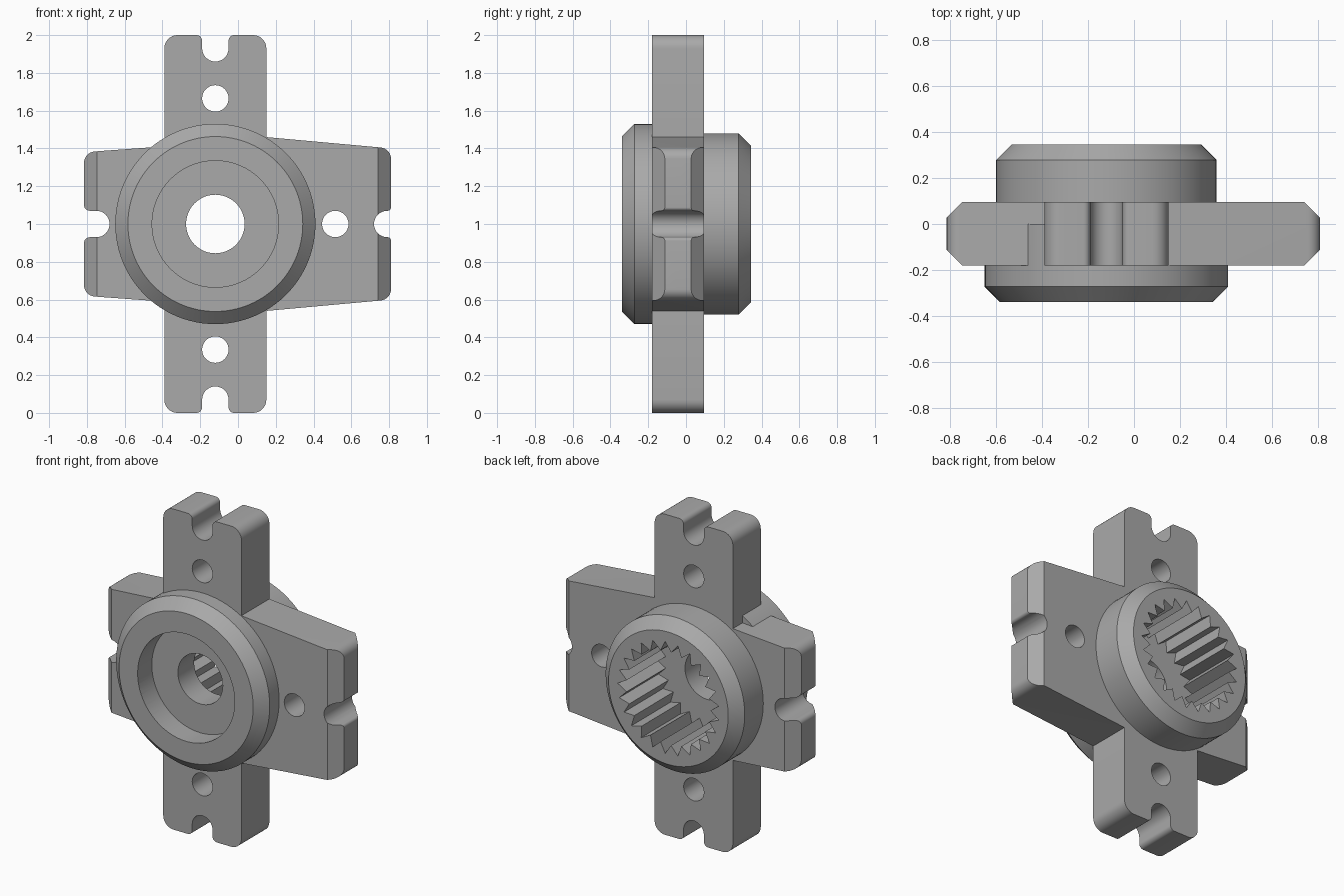
import bpy, bmesh, math
from mathutils import Vector

cube = bpy.data.objects.get("Cube")
if cube:
    bpy.data.objects.remove(cube, do_unlink=True)

CX, CZ = -0.12, 1.0          # hub axis
FRONT, BACK = -0.18, 0.095   # plate faces
R = 0.07                     # hole and notch radius

metal = bpy.data.materials.new("grey_metal")
metal.use_nodes = True
GREY = (0.4, 0.4, 0.4, 1)
metal.diffuse_color = GREY
metal.node_tree.nodes["Principled BSDF"].inputs["Base Color"].default_value = GREY


def finish(name, bm):
    bmesh.ops.remove_doubles(bm, verts=bm.verts, dist=1e-5)
    bmesh.ops.recalc_face_normals(bm, faces=bm.faces)
    mesh = bpy.data.meshes.new(name)
    bm.to_mesh(mesh)
    bm.free()
    mesh.materials.append(metal)
    obj = bpy.data.objects.new(name, mesh)
    bpy.context.collection.objects.link(obj)
    return obj


def prism(name, outline, start, end, axis="Y"):
    """Extrude a closed 2D outline along y (from x,z) or z (from x,y)."""
    bm = bmesh.new()
    verts = [bm.verts.new((a, start, b) if axis == "Y" else (a, b, start)) for a, b in outline]
    bmesh.ops.remove_doubles(bm, verts=verts, dist=1e-5)
    face = bm.faces.new([v for v in verts if v.is_valid])
    step = end - start
    new = bmesh.ops.extrude_face_region(bm, geom=[face], use_keep_orig=True)["geom"]
    move = (0, step, 0) if axis == "Y" else (0, 0, step)
    bmesh.ops.translate(bm, vec=move, verts=[g for g in new if isinstance(g, bmesh.types.BMVert)])
    return finish(name, bm)


def ring(radii, count, x=CX, z=CZ):
    """Circle or zigzag outline, cycling through the radii."""
    points = []
    for i in range(count):
        a, r = math.tau * i / count, radii[i % len(radii)]
        points.append((x + r * math.cos(a), z + r * math.sin(a)))
    return points


def lathe(name, profile, steps=96):
    """Revolve (radius, y) points about the hub axis."""
    bm = bmesh.new()
    verts = [bm.verts.new((CX + r, y, CZ)) for r, y in profile]
    edges = [bm.edges.new(pair) for pair in zip(verts, verts[1:])]
    bmesh.ops.spin(bm, geom=verts + edges, cent=(CX, 0, CZ), axis=(0, 1, 0),
                   angle=math.tau, steps=steps)
    return finish(name, bm)


def rounded(corners, steps=8):
    """Round every (x, z, radius) corner of a polygon."""
    points = []
    for i, (x, z, r) in enumerate(corners):
        p = Vector((x, z))
        if r == 0:
            points.append((x, z))
            continue
        d0 = (Vector(corners[i - 1][:2]) - p).normalized()
        d1 = (Vector(corners[(i + 1) % len(corners)][:2]) - p).normalized()
        half = d0.angle(d1) / 2
        centre = p + (d0 + d1).normalized() * (r / math.sin(half))
        s = p + d0 * (r / math.tan(half)) - centre
        e = p + d1 * (r / math.tan(half)) - centre
        total = s.angle_signed(e)
        a0 = math.atan2(s.y, s.x)
        for k in range(steps + 1):
            a = a0 - total * k / steps
            points.append((centre.x + r * math.cos(a), centre.y + r * math.sin(a)))
    return points


def combine(obj, other, operation):
    mod = obj.modifiers.new(operation.lower(), "BOOLEAN")
    mod.operation, mod.solver, mod.object = operation, "EXACT", other
    bpy.ops.object.select_all(action="DESELECT")
    bpy.context.view_layer.objects.active = obj
    obj.select_set(True)
    bpy.ops.object.modifier_apply(modifier=mod.name)
    bpy.data.objects.remove(other, do_unlink=True)


def arm(angle, length, root, root_half, tip_half, corner, depth, lip):
    """Corners of one arm with a round-bottomed notch in its tip."""
    half = [(root, -root_half, 0), (length, -tip_half, corner),
            (length, -R, lip), (length - depth, -R, R)]
    local = half + [(u, -v, r) for u, v, r in reversed(half)]
    c, s = round(math.cos(angle)), round(math.sin(angle))
    return [(CX + u * c - v * s, CZ + u * s + v * c, r) for u, v, r in local]


# Four-armed plate: two equal upright arms, long left arm, short right arm
W = 0.27
quarter = math.pi / 2
corners = (arm(0, 0.93, W, 0.46, 0.40, 0.06, 0.09, 0.018)
           + arm(quarter, 1.0, 0.46, W, W, 0.07, 0.14, 0.03)
           + arm(2 * quarter, 0.695, W, 0.411, 0.38, 0.06, 0.135, 0.03)
           + arm(3 * quarter, 1.0, 0.46, W, W, 0.07, 0.14, 0.03))
# The upright arms start exactly where the side arms meet them
outline = rounded([c for i, c in enumerate(corners) if i not in (8, 15, 24, 31)])
body = prism("mounting_horn", outline, FRONT, BACK)

# Bevel the tips of the two side arms
B = 0.068
tips = [(-0.815, FRONT + B), (-0.815 + B, FRONT), (0.81 - B, FRONT), (0.81, FRONT + B),
        (0.81, BACK - B), (0.81 - B, BACK), (-0.815 + B, BACK), (-0.815, BACK - B)]
# Overlap slightly past the flat faces for a clean cut
tips = [(x, y + math.copysign(0.0002, y + 0.04)) for x, y in tips]
combine(body, prism("tip_bevel", tips, -0.1, 2.1, "Z"), "INTERSECT")

# Chamfered front flange and rear collar
hub = lathe("hub", [(0, -0.34), (0.463, -0.34), (0.53, -0.273), (0.53, 0.0), (0.48, 0.0),
                    (0.48, 0.278), (0.413, 0.345), (0, 0.345)])
combine(body, hub, "UNION")

# Front recess, centre bore and toothed rear socket
combine(body, prism("recess", ring([0.335], 64), -0.5, -0.2), "DIFFERENCE")
combine(body, prism("socket", ring([0.35, 0.29], 50), -0.04, 0.5), "DIFFERENCE")
combine(body, prism("bore", ring([0.155], 48), -0.3, 0.1), "DIFFERENCE")

# Screw holes
for x, z in ((CX, 1.665), (CX, 0.335), (0.515, CZ)):
    combine(body, prism("screw_hole", ring([R], 32, x, z), -0.3, 0.3), "DIFFERENCE")

bpy.context.view_layer.objects.active = body
body.select_set(True)
bpy.ops.object.shade_smooth_by_angle(angle=math.radians(25))
